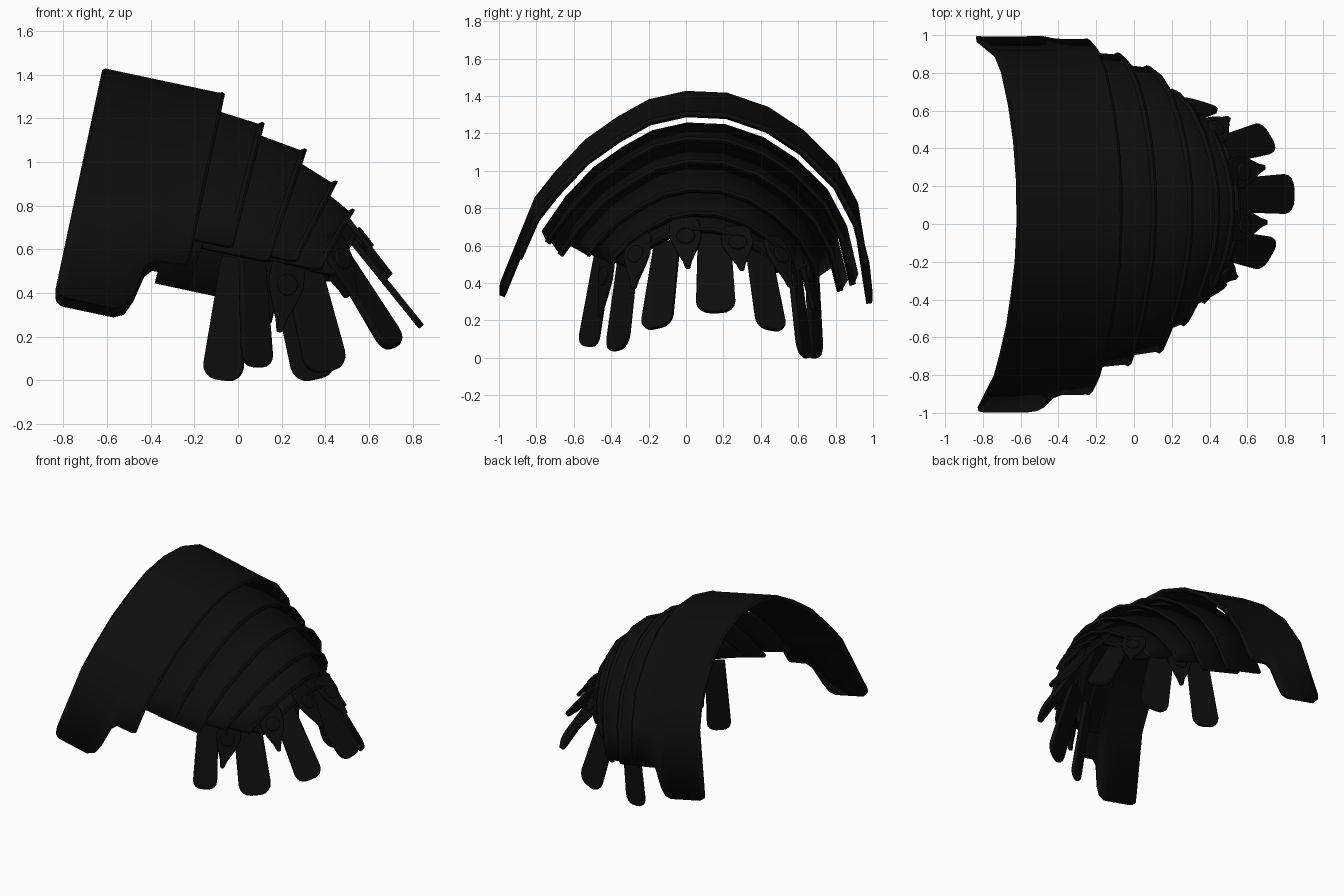
import bpy, bmesh, math
from mathutils import Vector

if "Cube" in bpy.data.objects:
    bpy.data.objects.remove(bpy.data.objects["Cube"])

TILT = math.radians(12)
CY, CW = 0.08, 0.2                      # scaling centre of the arch profile

black = bpy.data.materials.new("black_leather")
black.diffuse_color = (0.004, 0.004, 0.004, 1)
black.use_nodes = True
black.node_tree.nodes["Principled BSDF"].inputs["Base Color"].default_value = black.diffuse_color

# Arch profile of the largest band: (y, height) from front end to back end
ARCH = [(-1.0, .2), (-.96, .34), (-.81, .687), (-.7, .83), (-.54, 1.004),
        (-.37, 1.127), (-.2, 1.224), (0, 1.27), (.22, 1.26), (.44, 1.183),
        (.63, 1.055), (.81, .871), (.92, .657), (.98, .422), (1.0, .217), (.985, .1)]


def arch_at(t):
    i = min(int(t), len(ARCH) - 2)
    return Vector(ARCH[i]).lerp(Vector(ARCH[i + 1]), t - i)


def find_t(w, front):
    """Profile parameter where the arch reaches height w."""
    rng = range(0, 7) if front else range(len(ARCH) - 2, 7, -1)
    for i in rng:
        a, b = ARCH[i][1], ARCH[i + 1][1]
        if min(a, b) <= w <= max(a, b):
            return i + (w - a) / (b - a)
    return 0 if front else len(ARCH) - 1


def finish(name, bm, angle=35):
    me = bpy.data.meshes.new(name)
    bm.to_mesh(me)
    bm.free()
    ob = bpy.data.objects.new(name, me)
    bpy.context.collection.objects.link(ob)
    me.materials.append(black)
    bpy.ops.object.select_all(action='DESELECT')
    ob.select_set(True)
    bpy.context.view_layer.objects.active = ob
    bpy.ops.object.shade_smooth_by_angle(angle=math.radians(angle))
    return ob


def band(name, columns, lean=0.0, thick=0.03):
    """columns: (u, scale, front end height, back end height)"""
    ends = []
    for u, s, wf, wb in columns:
        ends.append((find_t(CW + (wf - CW) / s, True), find_t(CW + (wb - CW) / s, False)))
    lo, hi = max(e[0] for e in ends), min(e[1] for e in ends)
    inner = [t for t in range(len(ARCH)) if lo + .1 < t < hi - .1]
    bm = bmesh.new()
    grid = []
    for (u, s, wf, wb), (t0, t1) in zip(columns, ends):
        col = []
        for t in [t0] + inner + [t1]:
            p = arch_at(t)
            y, w = CY + (p.x - CY) * s, CW + (p.y - CW) * s
            peak = CW + 1.07 * s
            uu = u + lean * (w - peak)
            col.append(bm.verts.new((uu * math.cos(TILT) + w * math.sin(TILT), y,
                                     -uu * math.sin(TILT) + w * math.cos(TILT))))
        grid.append(col)
    for a, b in zip(grid, grid[1:]):
        for r in range(len(a) - 1):
            bm.faces.new((a[r], b[r], b[r + 1], a[r + 1]))
    ob = finish(name, bm)
    mod = ob.modifiers.new("thickness", 'SOLIDIFY')
    mod.thickness, mod.offset = thick, -1


def plain_band(name, u0, u1, s0, s1, wf, wb, lean):
    # Rounded lower corners and a small raised lip along the outer rim
    d = 0.03
    band(name, [(u0, s0, wf, wb), (u1 - d, s1, wf, wb),
                (u1 - d * .4, s1 + .012, wf + .008, wb + .008),
                (u1, s1 + .008, wf + .035, wb + .035)], lean, 0.025)


# Large upper band with a hanging tab at each end
band("upper_band", [(-.904, .99, .27, .23), (-.89, 1, .23, .185), (-.86, 1, .21, .167),
                    (-.62, 1, .21, .167), (-.575, 1, .235, .19), (-.55, 1, .3, .26),
                    (-.525, 1, .43, .38), (-.49, 1, .465, .415), (-.36, 1, .47, .42),
                    (-.345, 1.005, .48, .43), (-.331, 1, .51, .46)])

# Overlapping lower bands, each smaller than the last
plain_band("second_band", -.43, -.125, .93, .905, .596, .36, .04)
plain_band("third_band", -.22, .09, .87, .832, .567, .36, .12)
plain_band("fourth_band", -.02, .258, .81, .725, .594, .46, .27)
plain_band("fifth_band", .13, .362, .72, .622, .58, .52, .32)
plain_band("end_band", .24, .41, .63, .55, .57, .54, .35)


def plate(name, top, tip, side, outline, thick=0.03, rivet=0):
    """Flat plate; outline is (across, fraction along top to tip)."""
    top, tip, side = Vector(top), Vector(tip), Vector(side)
    along = tip - top
    d = along.normalized()
    side = (side - d * side.dot(d)).normalized()
    n = side.cross(d).normalized()
    if n.dot(Vector((.6, top.y * 1.5, .3))) < 0:
        n = -n
    bm = bmesh.new()

    def prism(pts, depth):
        a = [bm.verts.new(p + n * depth / 2) for p in pts]
        b = [bm.verts.new(p - n * depth / 2) for p in pts]
        bm.faces.new(a)
        bm.faces.new(b[::-1])
        for i in range(len(a)):
            j = (i + 1) % len(a)
            bm.faces.new((a[j], a[i], b[i], b[j]))

    prism([top + side * x + along * f for x, f in outline], thick)
    if rivet:
        c = top + along * .4
        prism([c + rivet * (side * math.cos(k * math.pi / 6) + d * math.sin(k * math.pi / 6))
               for k in range(12)], thick + .025)
    bmesh.ops.recalc_face_normals(bm, faces=bm.faces)
    ob = finish(name, bm)
    mod = ob.modifiers.new("soft_edge", 'BEVEL')
    mod.width, mod.segments = 0.006, 2


def strap(name, top, tip, side, width):
    length = (Vector(tip) - Vector(top)).length
    r, h = width * .36, width / 2
    curve = [(h - r + r * math.cos(a * math.pi / 8),
              1 - (r - r * math.sin(a * math.pi / 8)) / length) for a in range(5)]
    right = [(h * .82, 0)] + curve
    plate(name, top, tip, side, right + [(-x, f) for x, f in right[::-1]])


# Hanging straps fanned around the lower end
strap("strap_front_outer", (.06, -.43, .62), (.09, -.525, .06), (.14, .1, 0), .165)
strap("strap_front_mid", (.27, -.30, .62), (.41, -.37, .04), (.2, .12, .05), .22)
strap("strap_front_inner", (.43, -.10, .62), (.72, -.16, .16), (.1, .17, .03), .19)
strap("strap_centre", (.49, .15, .68), (.84, .16, .245), (0, 1, 0), .21)
strap("strap_back_inner", (.43, .38, .62), (.715, .46, .15), (-.1, .14, 0), .18)
strap("strap_back_mid", (.22, .57, .56), (.36, .635, .005), (.2, -.06, .04), .21)
strap("strap_back_outer", (.0, .67, .56), (-.075, .695, 0), (.19, -.06, 0), .19)

# Pointed riveted plates covering the gaps between straps
LEAF = [(.05, 0), (.08, .12), (.085, .4), (.06, .62), (.025, .85), (.012, 1)]
LEAF += [(-x, f) for x, f in LEAF[::-1]]
for name, top, tip, side in [
        ("leaf_centre_front", (.49, -.01, .75), (.70, .01, .48), (0, 1, 0)),
        ("leaf_centre_back", (.49, .26, .70), (.69, .30, .47), (-.05, 1, 0)),
        ("leaf_front_inner", (.42, -.25, .67), (.54, -.28, .37), (.5, .6, 0)),
        ("leaf_front_outer", (.24, -.41, .58), (.19, -.46, .22), (1, .4, 0)),
        ("leaf_back_inner", (.38, .46, .65), (.50, .56, .38), (-.6, .5, 0)),
        ("leaf_back_outer", (.13, .63, .58), (.14, .68, .26), (1, -.3, 0))]:
    plate(name, top, tip, side, LEAF, 0.025, 0.05)
